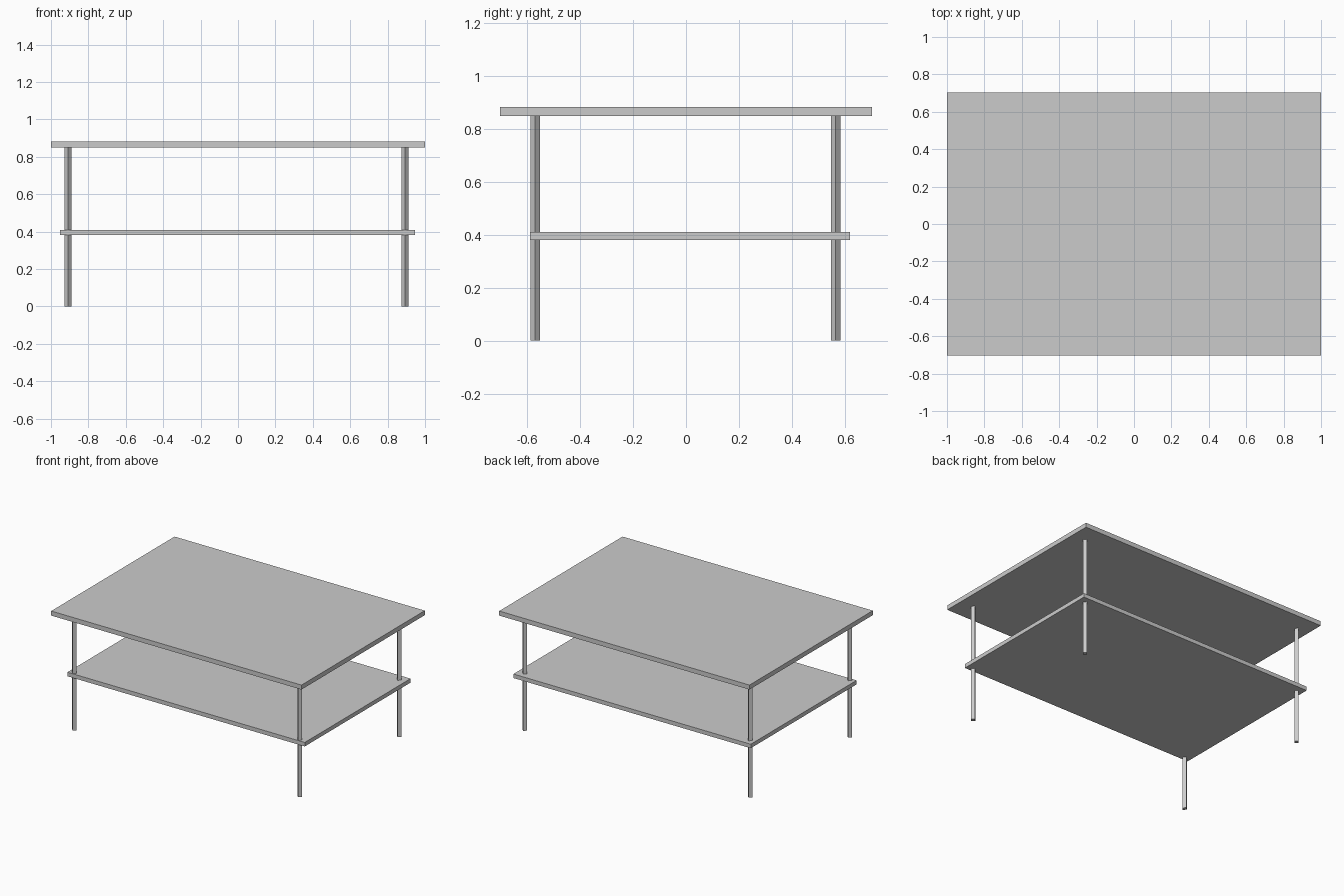
import bpy
from math import pi

if "Cube" in bpy.data.objects:
    bpy.data.objects.remove(bpy.data.objects["Cube"])


def slab(name, x0, x1, y0, y1, z0, z1):
    bpy.ops.mesh.primitive_cube_add(
        size=1, location=((x0 + x1) / 2, (y0 + y1) / 2, (z0 + z1) / 2))
    ob = bpy.context.object
    ob.name = name
    ob.scale = (x1 - x0, y1 - y0, z1 - z0)
    bpy.ops.object.transform_apply(location=False, rotation=False, scale=True)


# Table top and the slightly offset lower shelf
slab("table_top", -1, 1, -0.704, 0.704, 0.85, 0.883)
slab("lower_shelf", -0.951, 0.946, -0.589, 0.619, 0.381, 0.41)

# Four thin four-sided legs, corners facing the axes
for side, x in (("left", -0.909), ("right", 0.892)):
    for end, y in (("front", -0.57), ("back", 0.566)):
        bpy.ops.mesh.primitive_cylinder_add(
            vertices=4, radius=0.0187, depth=0.85, location=(x, y, 0.425))
        bpy.context.object.name = f"{end}_{side}_leg"
